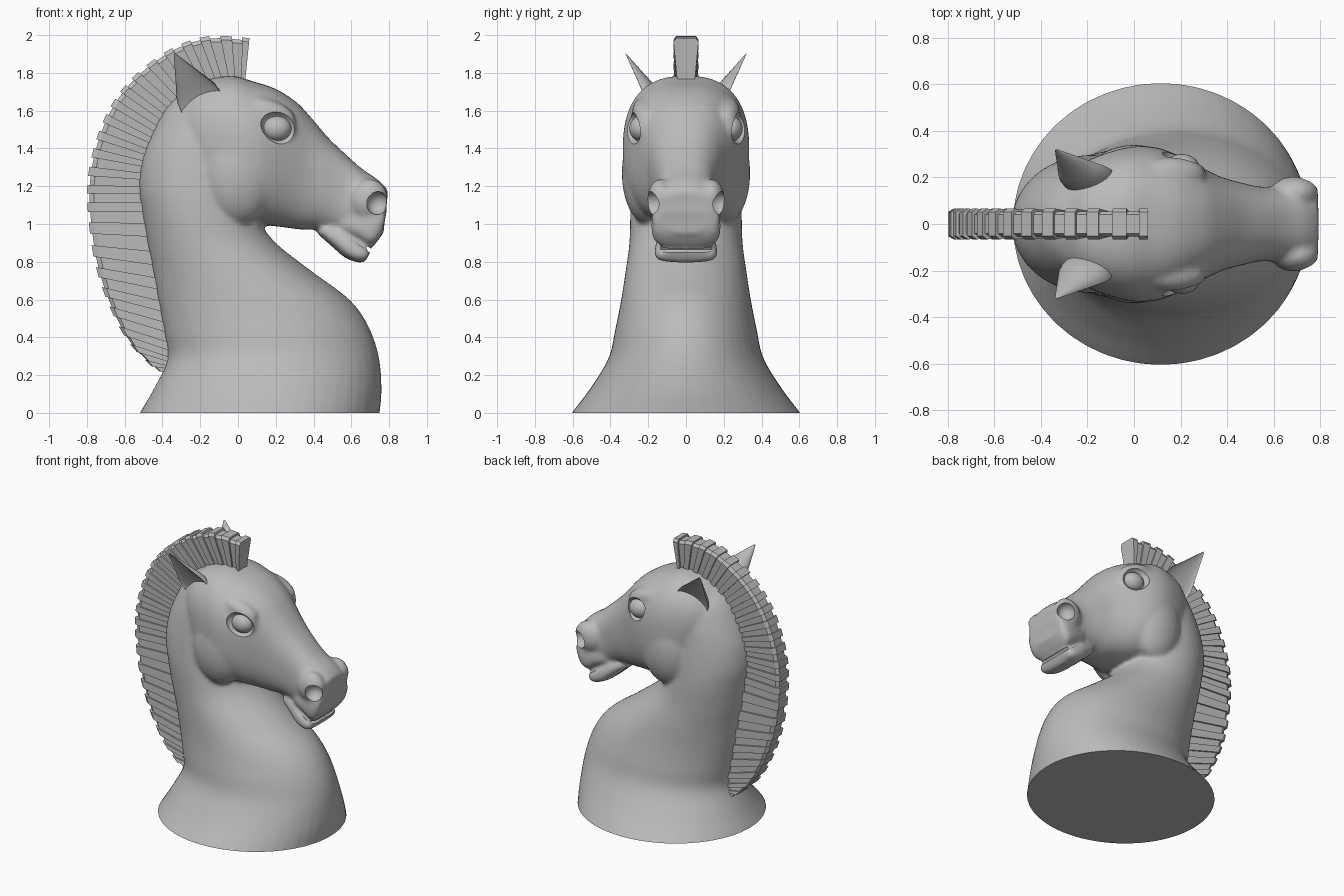
import bpy, bmesh, math
from mathutils import Vector, Matrix

cube = bpy.data.objects.get("Cube")
if cube:
    bpy.data.objects.remove(cube, do_unlink=True)

GREY = (0.5, 0.5, 0.5, 1)
stone = bpy.data.materials.new("stone grey")
stone.use_nodes = True
stone.diffuse_color = GREY
stone.node_tree.nodes["Principled BSDF"].inputs["Base Color"].default_value = GREY


def spline(keys, steps):
    """Catmull-Rom samples through tuples of any length."""
    out, last = [], len(keys) - 1
    for s in range(steps + 1):
        f = s / steps * last
        i = min(int(f), last - 1)
        t = f - i
        a, b, c, d = (keys[max(0, min(last, i + k))] for k in (-1, 0, 1, 2))
        out.append([q + t / 2 * (r - p + t * (2 * p - 5 * q + 4 * r - s4
                    + t * (3 * (q - r) + s4 - p)))
                    for p, q, r, s4 in zip(a, b, c, d)])
    return out


def skin(bm, rings):
    """Bridge rings of points into a closed tube."""
    loops = [[bm.verts.new(p) for p in ring] for ring in rings]
    n = len(loops[0])
    for a, b in zip(loops, loops[1:]):
        for i in range(n):
            j = (i + 1) % n
            bm.faces.new((a[i], a[j], b[j], b[i]))
    bm.faces.new(loops[0])
    bm.faces.new(loops[-1])


def loft(bm, keys, power, steps, sides=48):
    """Keys are x, z of one edge, x, z of the other edge, half width."""
    rings = []
    for x1, z1, x2, z2, w in spline(keys, steps):
        mid = Vector(((x1 + x2) / 2, 0, (z1 + z2) / 2))
        half = Vector(((x1 - x2) / 2, 0, (z1 - z2) / 2))
        ring = []
        for k in range(sides):
            c, s = math.cos(math.tau * k / sides), math.sin(math.tau * k / sides)
            c = math.copysign(abs(c) ** (2 / power), c)
            s = math.copysign(abs(s) ** (2 / power), s)
            ring.append(mid + half * c + Vector((0, w * s, 0)))
        rings.append(ring)
    skin(bm, rings)


def blob(bm, centre, radii, pitch=0):
    """Ellipsoid and its twin on the other side."""
    x, y, z = centre
    for side in (1, -1):
        m = (Matrix.Translation((x, y * side, z)) @ Matrix.Rotation(math.radians(pitch), 4, 'Y')
             @ Matrix.Diagonal((*radii, 1)))
        bmesh.ops.create_uvsphere(bm, u_segments=32, v_segments=20, radius=1, matrix=m)


def block(bm, centre, size, pitch=0):
    m = (Matrix.Translation(centre) @ Matrix.Rotation(math.radians(pitch), 4, 'Y')
         @ Matrix.Diagonal((*size, 1)))
    bmesh.ops.create_cube(bm, size=1, matrix=m)


def finish(bm, name):
    bmesh.ops.recalc_face_normals(bm, faces=bm.faces[:])
    mesh = bpy.data.meshes.new(name)
    bm.to_mesh(mesh)
    bm.free()
    mesh.materials.append(stone)
    ob = bpy.data.objects.new(name, mesh)
    bpy.context.collection.objects.link(ob)
    return ob


def select(ob):
    bpy.ops.object.select_all(action='DESELECT')
    ob.select_set(True)
    bpy.context.view_layer.objects.active = ob


def smooth(ob, angle):
    select(ob)
    bpy.ops.object.shade_smooth_by_angle(angle=math.radians(angle))


# Neck: back edge, front edge, half width
body = bmesh.new()
loft(body, [(-.57, -.09, .74, -.09, .665), (-.52, 0, .75, 0, .605), (-.45, .12, .76, .13, .51),
            (-.375, .28, .745, .3, .41), (-.39, .42, .69, .46, .375), (-.42, .58, .59, .6, .345),
            (-.45, .75, .39, .75, .32), (-.48, .9, .2, .9, .3), (-.51, 1.08, .12, 1.02, .295),
            (-.525, 1.2, .1, 1.2, .285), (-.505, 1.35, .1, 1.35, .27), (-.445, 1.5, .1, 1.5, .25),
            (-.37, 1.63, .1, 1.64, .21), (-.26, 1.72, .08, 1.72, .13)], 2, 60)

# Head: top edge, bottom edge, half width
loft(body, [(-.34, 1.62, -.24, 1.25, .2), (-.22, 1.74, -.14, 1.1, .28), (-.05, 1.785, 0, 1.01, .33),
            (.08, 1.755, .1, 1, .33), (.2, 1.715, .18, .99, .295), (.31, 1.645, .26, .98, .245),
            (.39, 1.56, .34, .97, .205), (.48, 1.455, .42, .97, .18), (.58, 1.36, .5, .95, .16),
            (.66, 1.29, .6, .92, .16), (.74, 1.235, .7, .89, .16), (.795, 1.18, .77, .95, .145)],
     2.5, 55)

# Boxy upper lip and lower jaw
loft(body, [(.62, 1.1, .53, .96, .15), (.7, 1.1, .62, .92, .175),
            (.765, 1.1, .7, .875, .182), (.79, 1.08, .76, .94, .165)], 3.5, 16)
loft(body, [(.47, 1, .42, .95, .12), (.56, .97, .51, .87, .15), (.63, .92, .57, .82, .165),
            (.68, .88, .635, .797, .165), (.705, .86, .675, .8, .145)], 3, 20)

# Cheeks, eye rims, brows, nostril flares
blob(body, (0, .205, 1.27), (.2, .135, .27))
blob(body, (.17, .22, 1.52), (.14, .075, .125), 20)
blob(body, (.16, .215, 1.6), (.15, .07, .06), 18)
blob(body, (.69, .135, 1.13), (.1, .07, .11), 25)
horse = finish(body, "neck_and_head")

# Cutters for flat base, mouth line, nostrils and eye sockets
cut = bmesh.new()
block(cut, (0, 0, -.5), (3, 3, 1))
block(cut, (.72, 0, .845), (.1, .27, .02), 36)
for side in (1, -1):
    block(cut, (.63, .2 * side, .91), (.31, .11, .02), 36)
blob(cut, (.74, .185, 1.11), (.06, .065, .062), 25)
blob(cut, (.235, .3, 1.505), (.12, .07, .085), 25)
cutter = finish(cut, "carving_cutter")
cutter.hide_render = True

remesh = horse.modifiers.new("merge", 'REMESH')
remesh.mode = 'VOXEL'
remesh.voxel_size = .014
soften = horse.modifiers.new("soften", 'SMOOTH')
soften.factor = .5
soften.iterations = 8
carve = horse.modifiers.new("carve", 'BOOLEAN')
carve.operation = 'DIFFERENCE'
carve.solver = 'EXACT'
carve.object = cutter
select(horse)
for name in [m.name for m in horse.modifiers]:
    bpy.ops.object.modifier_apply(modifier=name)
bpy.data.objects.remove(cutter, do_unlink=True)
smooth(horse, 40)

# Eyeballs
balls = bmesh.new()
blob(balls, (.205, .235, 1.505), (.078, .065, .068))
smooth(finish(balls, "eyes"), 60)

# Cupped ears opening outward
ears = bmesh.new()
for side in (1, -1):
    root, tip = Vector((-.165, .18 * side, 1.59)), Vector((-.335, .32 * side, 1.9))
    along = (tip - root).normalized()
    open_dir = Vector((-.2, side, 0))
    open_dir = (open_dir - along * open_dir.dot(along)).normalized()
    across = along.cross(open_dir)
    rings = []
    for t, r in spline([(0, .115), (.3, .115), (.6, .07), (.85, .03), (1, .005)], 16):
        ring = []
        for k in range(24):
            a = math.tau * k / 24
            depth = -.2 * math.cos(a) if math.cos(a) > 0 else .65 * math.cos(a)
            ring.append(root.lerp(tip, t) + (open_dir * depth + across * math.sin(a)) * r)
        rings.append(ring)
    skin(ears, rings)
smooth(finish(ears, "ears"), 50)

# Mane: wedge blocks, alternately proud and recessed; outer edge then root
mane = bmesh.new()
COUNT = 46
edges = spline([(-.42, .22, -.35, .22), (-.57, .37, -.36, .3), (-.68, .58, -.39, .5),
                (-.75, .8, -.43, .75), (-.785, 1.05, -.48, 1.05), (-.785, 1.25, -.49, 1.23),
                (-.74, 1.45, -.46, 1.36), (-.66, 1.63, -.41, 1.48), (-.54, 1.78, -.33, 1.6),
                (-.36, 1.915, -.22, 1.69), (-.16, 1.985, -.08, 1.73), (.06, 1.975, .035, 1.73)],
               COUNT)
for i in range(COUNT):
    proud = i % 2
    width, foot = (.066, .044) if proud else (.054, .032)
    rings = []
    for xo, zo, xi, zi in edges[i:i + 2]:
        outer, inner = Vector((xo, 0, zo)), Vector((xi, 0, zi))
        rim = outer + (outer - inner).normalized() * (.009 if proud else -.004)
        shoulder = rim.lerp(inner, .08)
        half = [(inner, foot), (shoulder, width), (rim, width - .014)]
        ring = [p + Vector((0, w, 0)) for p, w in half]
        rings.append(ring + [p - Vector((0, w, 0)) for p, w in reversed(half)])
    skin(mane, rings)
finish(mane, "mane")
